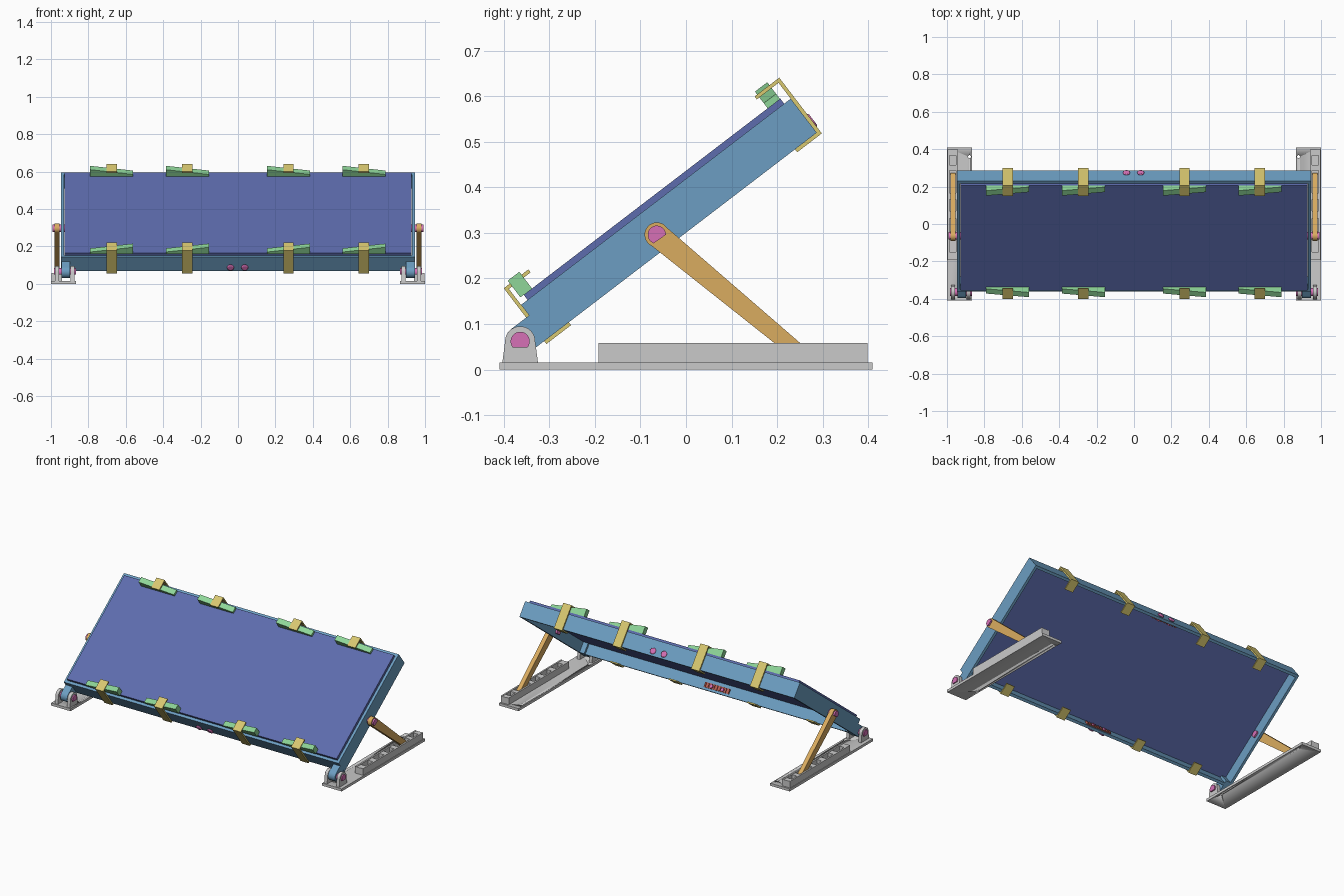
import bpy, bmesh
from math import radians, cos, sin, atan2
from mathutils import Matrix, Vector

if "Cube" in bpy.data.objects:
    bpy.data.objects.remove(bpy.data.objects["Cube"])


def material(name, r, g, b):
    col = [((c / 255 + 0.055) / 1.055) ** 2.4 for c in (r, g, b)] + [1]
    m = bpy.data.materials.new(name)
    m.use_nodes = True
    m.diffuse_color = col
    m.node_tree.nodes["Principled BSDF"].inputs["Base Color"].default_value = col
    return m


BLUE = material("frame blue", 108, 158, 194)
INDIGO = material("panel indigo", 93, 108, 174)
GREEN = material("wedge green", 142, 214, 152)
YELLOW = material("clip yellow", 216, 200, 112)
ORANGE = material("strut orange", 218, 172, 96)
GREY = material("base grey", 202, 202, 202)
PINK = material("pin pink", 214, 112, 182)
RED = material("grip red", 186, 96, 84)

# Tilted space of the panel: x across, y up the slope, z out of the panel
TILT = Matrix.Translation((0, -0.362, 0.142)) @ Matrix.Rotation(radians(37.4), 4, 'X')
WORLD = Matrix.Identity(4)
LENGTH, DEPTH, HALF, WALL = 0.745, 0.094, 0.946, 0.016


def prism(name, pts, lo, hi, mat, axis='x', space=WORLD):
    """Extrude a flat outline from lo to hi along an axis."""
    put = {'x': lambda a, b, t: (t, a, b),
           'y': lambda a, b, t: (a, t, b),
           'z': lambda a, b, t: (a, b, t)}[axis]
    bm = bmesh.new()
    ends = [[bm.verts.new(space @ Vector(put(a, b, t))) for a, b in pts] for t in (lo, hi)]
    for ring in ends:
        bm.faces.new(ring)
    for i in range(len(pts)):
        j = (i + 1) % len(pts)
        bm.faces.new((ends[0][i], ends[0][j], ends[1][j], ends[1][i]))
    bmesh.ops.recalc_face_normals(bm, faces=bm.faces)
    me = bpy.data.meshes.new(name)
    bm.to_mesh(me)
    bm.free()
    me.materials.append(mat)
    me.shade_smooth()
    me.set_sharp_from_angle(angle=radians(30))
    ob = bpy.data.objects.new(name, me)
    bpy.context.collection.objects.link(ob)
    return ob


def rect(a0, a1, b0, b1):
    return [(a0, b0), (a1, b0), (a1, b1), (a0, b1)]


def box(name, x, y, z, mat, space=WORLD):
    return prism(name, rect(*y, *z), x[0], x[1], mat, 'x', space)


def arc(cx, cy, r, start, end, n=20):
    steps = [radians(start + (end - start) * i / n) for i in range(n + 1)]
    return [(cx + r * cos(a), cy + r * sin(a)) for a in steps]


# Hollow frame with the panel set in it
for s in (-1, 1):
    box("frame_side", (s * (HALF - WALL), s * HALF), (0, LENGTH), (-DEPTH, 0), BLUE, TILT)
inner = HALF - WALL
box("frame_front", (-inner, inner), (0, WALL), (-DEPTH, 0), BLUE, TILT)
box("frame_back", (-inner, inner), (LENGTH - WALL, LENGTH), (-DEPTH, 0), BLUE, TILT)
box("panel", (-inner + 0.002, inner - 0.002), (WALL + 0.002, LENGTH - WALL - 0.002),
    (-0.03, 0.014), INDIGO, TILT)

# Clips with wedges, along the front and the back edge
t, lip, bottom, top = 0.008, 0.06, -0.102, 0.052
clip = [(-t, bottom), (lip, bottom), (lip, bottom + t), (0, bottom + t),
        (0, top - t), (lip, top - t), (lip, top), (-t, top)]
TEETH, REACH = 8, 0.115
for x in (-0.676, -0.271, 0.27, 0.673):
    for back in (False, True):
        outline = [(LENGTH - u if back else u, v) for u, v in clip]
        prism("clip", outline, x - 0.028, x + 0.028, YELLOW, 'x', TILT)
        d = -1 if back else 1
        wedge = [(x - d * REACH, 0.014), (x + d * REACH, 0.014)]
        for i in range(TEETH, -1, -1):
            f = i / TEETH
            wedge.append((x + d * REACH * (2 * f - 1), 0.028 + 0.032 * f))
            if i:
                wedge.append((x + d * REACH * (2 * f - 1.25), 0.024 + 0.032 * f))
        span = (0.692, 0.726) if back else (0.009, 0.041)
        prism("wedge", wedge, *span, GREEN, 'y', TILT)

# Bolts through the front and back walls, with a toothed grip inside each
for wall, d in ((0, 1), (LENGTH, -1)):
    for x in (-0.04, 0.036):
        prism("bolt_shank", arc(x, -0.066, 0.01, 0, 342, 19), wall, wall + d * 0.03, PINK, 'y', TILT)
        head = prism("bolt_head", arc(x, -0.066, 0.019, 0, 342, 19),
                     wall, wall - d * 0.011, PINK, 'y', TILT)
        bev = head.modifiers.new("round", 'BEVEL')
        bev.width, bev.segments = 0.006, 2
    face = wall + d * WALL
    box("grip_bar", (-0.085, 0.085), (face, face + d * 0.005), (-0.08, -0.05), RED, TILT)
    for i in range(9):
        x = -0.08 + i * 0.02
        box("grip_tooth", (x - 0.004, x + 0.004), (face, face + d * 0.01), (-0.078, -0.052), RED, TILT)

# Hinges, bases and struts on both sides
HY, HZ = -0.364, 0.062
SY, SZ = -0.064, 0.296
FY, FZ = 0.262, 0.026
lean = atan2(FZ - SZ, FY - SY)
for s in (-1, 1):
    # Rounded blue lug that joins the frame to the hinge
    lug = arc(-0.05, -0.0615, 0.0325, 90, 270) + [(0.03, -DEPTH), (0.03, -0.029)]
    prism("hinge_lug", lug, s * 0.898, s * 0.945, BLUE, 'x', TILT)
    cheek = arc(HY, HZ, 0.033, 0, 180) + [(HY - 0.039, 0.016), (HY + 0.039, 0.016)]
    for x in (0.875, 0.958):
        prism("hinge_cheek", cheek, s * x, s * (x + 0.02), GREY)
    prism("hinge_pin", arc(HY, HZ, 0.021, -40, 220), s * 0.867, s * 0.984, PINK)

    # Base plate with a small screw hole at each end
    plate = box("base_plate", (s * 0.866, s * 1.0), (-0.409, 0.409), (0, 0.016), GREY)
    for y in (-0.3, 0.36):
        cutter = prism("hole_cutter", arc(s * 0.88, y, 0.008, 0, 337.5, 15), -0.02, 0.04, GREY, 'z')
        cutter.hide_render = True
        cutter.hide_set(True)
        cut = plate.modifiers.new("hole", 'BOOLEAN')
        cut.object, cut.solver = cutter, 'EXACT'

    # Slotted rail that catches the strut foot
    for x in (0.941, 0.986):
        box("rail_wall", (s * x, s * (x + 0.01)), (-0.192, 0.398), (0.016, 0.058), GREY)
    for y0, y1 in ((-0.192, -0.15), (-0.08, -0.04), (0.03, 0.07), (0.13, 0.165),
                   (0.285, 0.315), (0.365, 0.398)):
        box("rail_block", (s * 0.951, s * 0.986), (y0, y1), (0.016, 0.056), GREY)

    # Tapered strut with a round head
    length = Vector((FY - SY, FZ - SZ)).length
    outline = arc(0, 0, 0.027, 75, 285) + [(length, -0.017), (length, 0.017)]
    strut = [(SY + a * cos(lean) - b * sin(lean), SZ + a * sin(lean) + b * cos(lean))
             for a, b in outline]
    prism("strut", strut, s * 0.955, s * 0.982, ORANGE)
    prism("strut_pin", arc(SY, SZ, 0.02, 0, 250), s * 0.92, s * 0.992, PINK)
